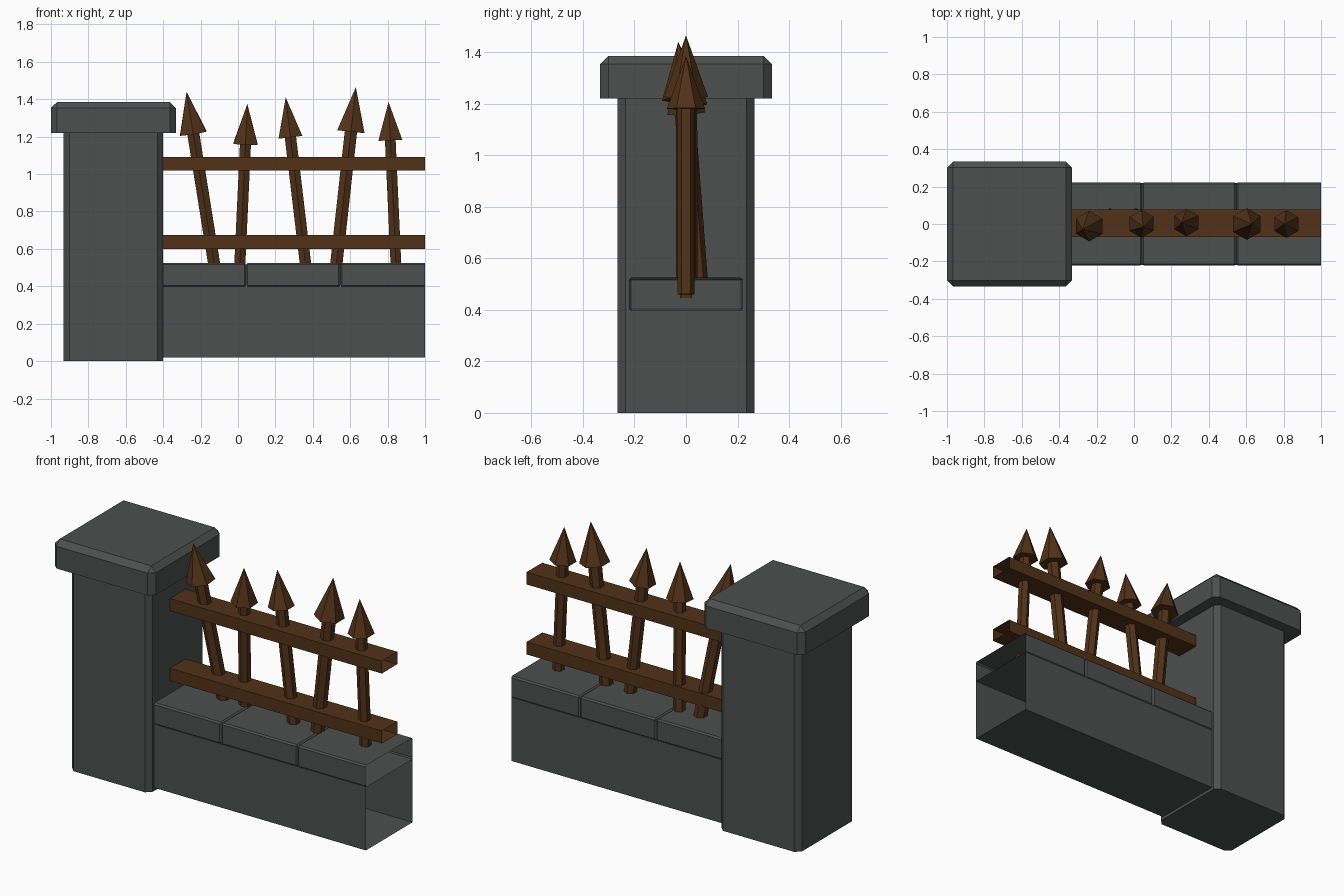
import bpy, bmesh
from mathutils import Vector

if "Cube" in bpy.data.objects:
    bpy.data.objects.remove(bpy.data.objects["Cube"])


def material(name, rgb):
    m = bpy.data.materials.new(name)
    m.diffuse_color = (*rgb, 1)
    m.use_nodes = True
    m.node_tree.nodes["Principled BSDF"].inputs["Base Color"].default_value = m.diffuse_color
    return m


STONE = material("dark_stone", (0.075, 0.08, 0.078))
RUST = material("rusty_iron", (0.085, 0.032, 0.009))


def finish(name, bm, mat):
    me = bpy.data.meshes.new(name)
    bm.to_mesh(me)
    bm.free()
    me.materials.append(mat)
    ob = bpy.data.objects.new(name, me)
    bpy.context.collection.objects.link(ob)
    return ob


def box(name, lo, hi, mat, open_at=(), bevel=0, pick=lambda e: True):
    """Box between two corners; ends lying at the x values in open_at are removed."""
    lo, hi = Vector(lo), Vector(hi)
    bm = bmesh.new()
    bmesh.ops.create_cube(bm, size=1)
    for v in bm.verts:
        v.co = Vector([(lo[i] + hi[i]) / 2 + v.co[i] * (hi[i] - lo[i]) for i in range(3)])
    ends = [f for f in bm.faces if abs(f.normal.x) > 0.9
            and any(abs(f.calc_center_median().x - x) < 1e-4 for x in open_at)]
    bmesh.ops.delete(bm, geom=ends, context='FACES_ONLY')
    if bevel:
        edges = [e for e in bm.edges if not e.is_boundary and pick(e)]
        bmesh.ops.bevel(bm, geom=edges, offset=bevel, segments=1, affect='EDGES')
    return finish(name, bm, mat)


def upright(e):
    return abs(e.verts[0].co.z - e.verts[1].co.z) > 0.01


def not_bottom(e):
    return max(v.co.z for v in e.verts) > 1.3


# Stone pillar and its cap
box("pillar", (-0.932, -0.265, 0), (-0.40, 0.265, 1.22), STONE, bevel=0.03, pick=upright)
box("pillar_cap", (-1, -0.333, 1.22), (-0.332, 0.333, 1.385), STONE, bevel=0.032, pick=not_bottom)

# Low wall, open at the ends where the next section joins
ENDS = (-0.40, 1.0)
box("wall_base", (-0.40, -0.22, 0.018), (1, 0.22, 0.398), STONE, ENDS)
seams = [-0.40, 0.043, 0.547, 1.0]
for i in range(3):
    box(f"coping_stone_{i + 1}", (seams[i], -0.222, 0.395), (seams[i + 1], 0.222, 0.525),
        STONE, ENDS, bevel=0.009)

# Horizontal rails
for name, z0, z1 in (("lower_rail", 0.60, 0.675), ("upper_rail", 1.018, 1.092)):
    box(name, (-0.40, -0.07, z0), (1, 0.077, z1), RUST, ENDS)


def picket(name, foot, tip, head_r, head_h, shaft_r):
    """Leaning six-sided shaft with a spear head, as one profile of rings."""
    foot, tip = Vector(foot), Vector(tip)
    axis = tip - foot
    length = axis.length
    rot = Vector((0, 0, 1)).rotation_difference(axis).to_matrix().to_4x4()
    bm = bmesh.new()
    for r1, r2, z0, z1 in ((shaft_r, shaft_r, 0, length - head_h + 0.01),
                           (head_r, 0, length - head_h, length)):
        made = bmesh.ops.create_cone(bm, cap_ends=True, segments=6,
                                     radius1=r1, radius2=r2, depth=z1 - z0)["verts"]
        bmesh.ops.translate(bm, verts=made, vec=(0, 0, (z0 + z1) / 2))
    bmesh.ops.remove_doubles(bm, verts=bm.verts, dist=1e-5)
    bmesh.ops.transform(bm, verts=bm.verts, matrix=rot)
    bmesh.ops.translate(bm, verts=bm.verts, vec=foot)
    finish(name, bm, RUST)


# Crooked pickets: foot, tip, head radius, head height, shaft radius
pickets = [
    ((-0.118, 0.052, 0.46), (-0.275, -0.03, 1.44), 0.082, 0.225, 0.037),
    ((0.007, 0.055, 0.46), (0.05, -0.015, 1.375), 0.075, 0.215, 0.034),
    ((0.368, 0.01, 0.46), (0.255, 0.008, 1.41), 0.074, 0.215, 0.035),
    ((0.518, 0.0, 0.45), (0.63, 0.0, 1.465), 0.085, 0.24, 0.038),
    ((0.847, 0.0, 0.46), (0.805, 0.0, 1.385), 0.074, 0.205, 0.033),
]
for i, p in enumerate(pickets):
    picket(f"picket_{i + 1}", *p)
